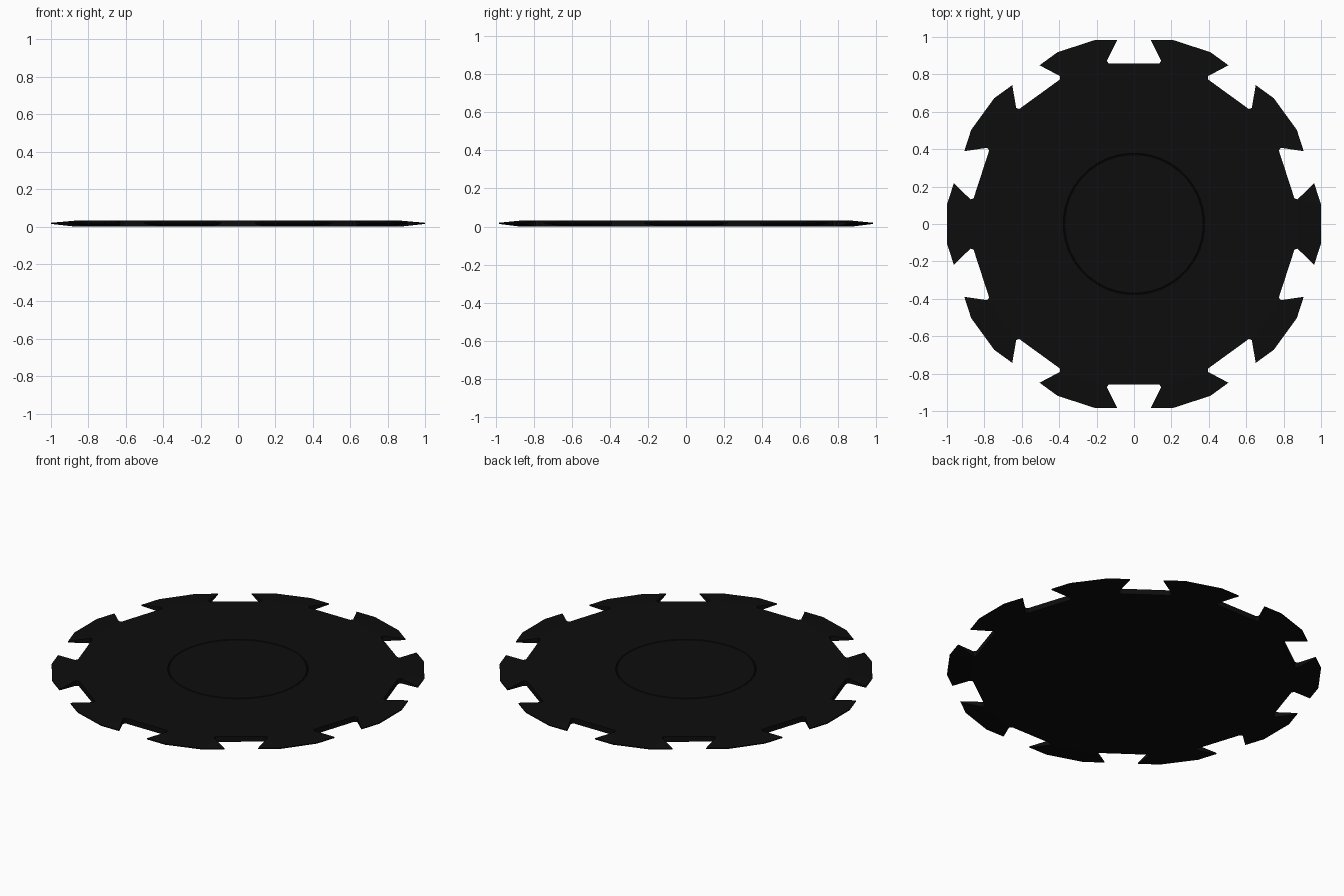
import bpy, bmesh, math

if "Cube" in bpy.data.objects:
    bpy.data.objects.remove(bpy.data.objects["Cube"])

TEETH = 10
Z0, Z1 = 0.003, 0.031          # body underside / top
T0, T1 = 0.014, 0.020          # thin rim of the teeth
Z0 = 0.0

mat = bpy.data.materials.new("matte black")
mat.diffuse_color = (0.004, 0.004, 0.004, 1)
mat.use_nodes = True
mat.node_tree.nodes["Principled BSDF"].inputs["Base Color"].default_value = mat.diffuse_color

bm = bmesh.new()


def local(x, y, ang, z):
    """Vertex given in a tooth's frame (x outward), turned by ang."""
    c, s = math.cos(ang), math.sin(ang)
    return bm.verts.new((x * c - y * s, x * s + y * c, z))


def ring(r, z, n=4 * TEETH):
    """Circle aligned with the outline vertices."""
    start = math.radians(-13.5)
    return [local(r, 0, start + 2 * math.pi * i / n, z) for i in range(n)]


def bridge(a, b):
    n = len(a)
    for i in range(n):
        bm.faces.new((a[i], a[(i + 1) % n], b[(i + 1) % n], b[i]))


def outline(z):
    """Body outline: per tooth B-, A-, A+, B+ with small corner nicks at the root."""
    pts = []
    for k in range(TEETH):
        a = 2 * math.pi * k / TEETH
        g = math.radians(18)
        for sgn, order in ((-1, ((0.858, 0.135), (0.872, 0.145))),
                           (1, ((0.872, 0.145), (0.858, 0.135)))):
            for x, y in order:
                pts.append(local(x, -sgn * y, a + sgn * g, z))
    return pts


# Body: underside, top and the shallow circular groove
top, bot = outline(Z1), outline(Z0)
bm.faces.new(bot)
r1, r2 = ring(0.379, Z1), ring(0.376, Z1 - 0.003)
r3, r4 = ring(0.373, Z1 - 0.003), ring(0.370, Z1)
for a, b in ((top, r1), (r1, r2), (r2, r3), (r3, r4)):
    bridge(a, b)
bm.faces.new(r4)

# Body side walls, left open where a tooth grows out
n = len(top)
for i in range(n):
    if i % 4 != 1:
        j = (i + 1) % n
        bm.faces.new((bot[i], bot[j], top[j], top[i]))

# Flared teeth, tapering to a thin rim
RIM = ((0.963, -0.218), (1.0, -0.105), (1.0, 0.105), (0.963, 0.218))
for k in range(TEETH):
    a = 2 * math.pi * k / TEETH
    up = [local(x, y, a, T1) for x, y in RIM]
    lo = [local(x, y, a, T0) for x, y in RIM]
    i = 4 * k + 1
    for base, rim in ((top, up), (bot, lo)):
        p, q = base[i], base[i + 1]
        bm.faces.new((p, rim[0], rim[1]))
        bm.faces.new((p, rim[1], rim[2], q))
        bm.faces.new((q, rim[2], rim[3]))
    for j in range(3):
        bm.faces.new((lo[j], lo[j + 1], up[j + 1], up[j]))
    bm.faces.new((bot[i], lo[0], up[0], top[i]))
    bm.faces.new((bot[i + 1], top[i + 1], up[3], lo[3]))

bmesh.ops.recalc_face_normals(bm, faces=bm.faces)
me = bpy.data.meshes.new("toothed_disc")
bm.to_mesh(me)
bm.free()
me.materials.append(mat)
disc = bpy.data.objects.new("toothed_disc", me)
bpy.context.collection.objects.link(disc)
